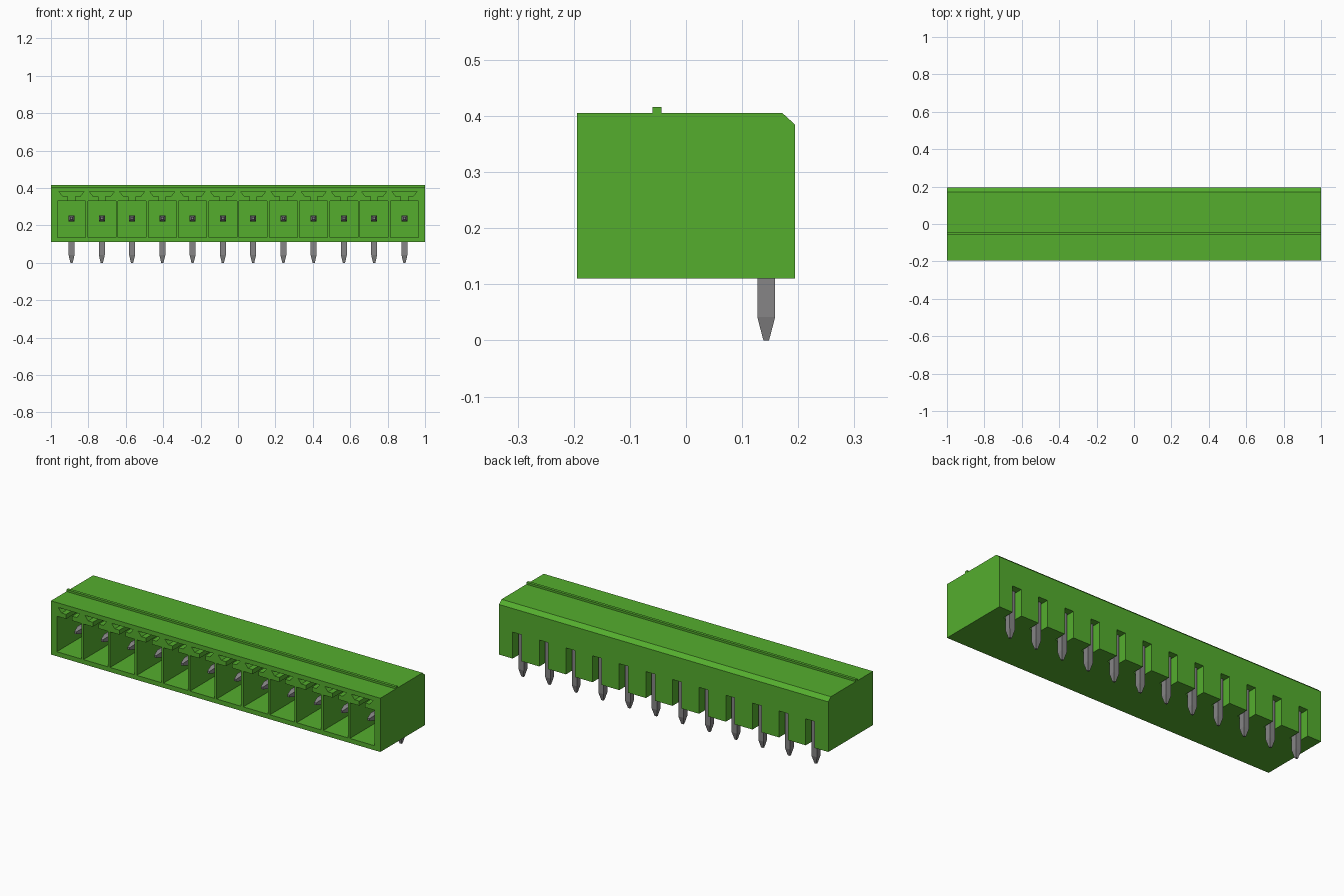
import bpy, bmesh

if "Cube" in bpy.data.objects:
    bpy.data.objects.remove(bpy.data.objects["Cube"], do_unlink=True)


def material(name, rgb, rough):
    m = bpy.data.materials.new(name)
    m.use_nodes = True
    m.diffuse_color = (*rgb, 1)
    bsdf = m.node_tree.nodes["Principled BSDF"]
    bsdf.inputs["Base Color"].default_value = (*rgb, 1)
    bsdf.inputs["Roughness"].default_value = rough
    return m


green = material("green plastic", (0.089, 0.423, 0.027), 0.5)
grey = material("grey metal", (0.24, 0.235, 0.24), 0.5)

COUNT, PITCH = 12, 0.1618
CENTRES = [(i - (COUNT - 1) / 2) * PITCH for i in range(COUNT)]
FRONT, BACK = -0.194, 0.194
BOTTOM, TOP = 0.11, 0.405


def finish(bm, name, mat):
    bmesh.ops.recalc_face_normals(bm, faces=bm.faces)
    me = bpy.data.meshes.new(name)
    bm.to_mesh(me)
    bm.free()
    me.materials.append(mat)
    ob = bpy.data.objects.new(name, me)
    bpy.context.collection.objects.link(ob)
    return ob


def bridge(bm, rings):
    """Skin a list of matching point rings and cap both ends."""
    loops = [[bm.verts.new(p) for p in r] for r in rings]
    n = len(loops[0])
    for a, b in zip(loops, loops[1:]):
        for i in range(n):
            j = (i + 1) % n
            bm.faces.new((a[i], a[j], b[j], b[i]))
    bm.faces.new(loops[0])
    bm.faces.new(loops[-1])


def along_x(profile, x0, x1):
    return [[(x, y, z) for y, z in profile] for x in (x0, x1)]


def along_y(profile, cx, y0, y1):
    return [[(cx + x, y, z) for x, z in profile] for y in (y0, y1)]


def rect(a0, b0, a1, b1):
    return [(a0, b0), (a1, b0), (a1, b1), (a0, b1)]


def cut(target, name, profile, y0, y1):
    """Cut the same outline through the body at every pin position."""
    bm = bmesh.new()
    for cx in CENTRES:
        bridge(bm, along_y(profile, cx, y0, y1))
    cutter = finish(bm, name, green)
    cutter.hide_render = True
    mod = target.modifiers.new(name, 'BOOLEAN')
    mod.operation, mod.solver, mod.object = 'DIFFERENCE', 'EXACT', cutter
    dg = bpy.context.evaluated_depsgraph_get()
    me = bpy.data.meshes.new_from_object(target.evaluated_get(dg))
    target.modifiers.clear()
    target.data = me
    bpy.data.objects.remove(cutter, do_unlink=True)


# Housing block with a chamfered upper back edge
bm = bmesh.new()
bridge(bm, along_x([(FRONT, BOTTOM), (BACK, BOTTOM), (BACK, 0.385),
                    (0.172, TOP), (FRONT, TOP)], -1, 1))
housing = finish(bm, "housing", green)

# Front sockets, dovetail keyways above them, and rear pin slots
cut(housing, "socket_cutter", rect(-0.0745, 0.135, 0.0745, 0.33), FRONT - 0.05, 0.10)
cut(housing, "keyway_cutter",
    [(-0.018, 0.32), (0.018, 0.32), (0.018, 0.355), (0.046, 0.355), (0.066, 0.38),
     (-0.066, 0.38), (-0.046, 0.355), (-0.018, 0.355)], FRONT - 0.05, -0.04)
cut(housing, "slot_cutter", rect(-0.027, BOTTOM - 0.05, 0.027, 0.255), 0.124, BACK + 0.05)

# Thin ridge along the top
bm = bmesh.new()
bridge(bm, along_x(rect(-0.06, TOP - 0.005, -0.044, 0.416), -1, 1))
finish(bm, "top_ridge", green)

# Bent square pins: lower/inner point, upper/outer point, half width
SECTIONS = [
    ((-0.140, 0.232), (-0.140, 0.244), 0.006),
    ((-0.098, 0.222), (-0.098, 0.254), 0.016),
    ((0.127, 0.222), (0.159, 0.254), 0.016),
    ((0.127, 0.042), (0.159, 0.042), 0.016),
    ((0.138, 0.0), (0.148, 0.0), 0.006),
]
for k, cx in enumerate(CENTRES):
    bm = bmesh.new()
    bridge(bm, [[(cx - w, *a), (cx + w, *a), (cx + w, *b), (cx - w, *b)]
                for a, b, w in SECTIONS])
    finish(bm, f"pin_{k + 1:02d}", grey)
